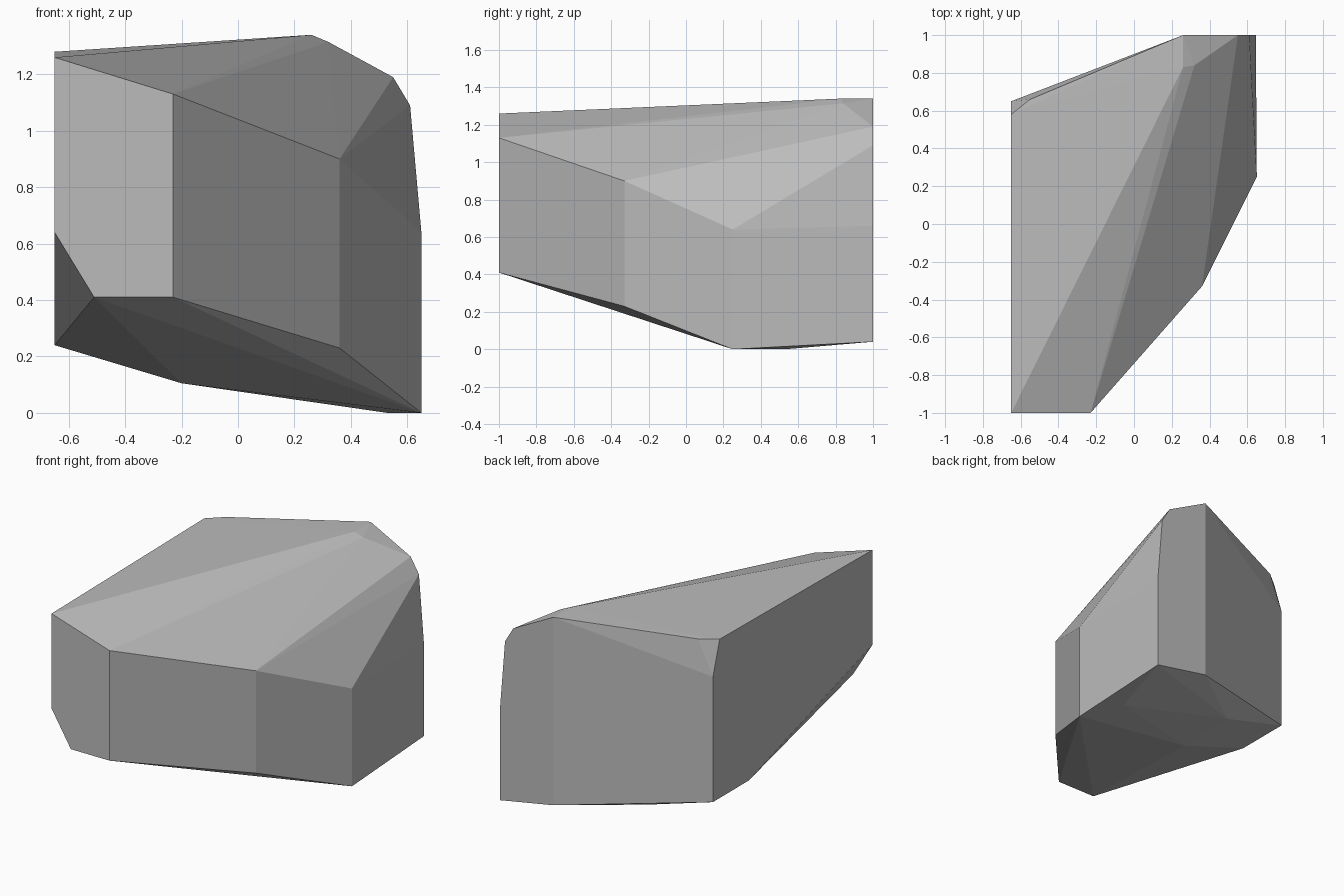
import bpy, bmesh

if "Cube" in bpy.data.objects:
    bpy.data.objects.remove(bpy.data.objects["Cube"])

# Corner points of the boulder, grouped by region
front = [(-.65, -1, 1.26), (-.23, -1, 1.13), (-.23, -1, .41), (-.51, -1, .41), (-.65, -1, .64)]
right = [(.36, -.33, .90), (.36, -.33, .23), (.65, .25, .64), (.65, .25, 0)]
back = [(.55, 1, 1.19), (.61, 1, 1.09), (.645, 1, .66), (.645, 1, .04), (.26, 1, .11), (.26, 1, 1.34)]
top = [(.26, .83, 1.34), (.32, .84, 1.315), (-.55, .66, 1.285)]
left = [(-.65, .58, 1.28), (-.65, .65, 1.06), (-.65, .65, .24), (-.65, .28, .24)]
bottom = [(-.20, .25, .105), (-.195, .67, .11), (.53, .53, 0)]

stone = bpy.data.materials.new("grey stone")
stone.diffuse_color = (.5, .5, .5, 1)
stone.use_nodes = True
stone.node_tree.nodes["Principled BSDF"].inputs["Base Color"].default_value = stone.diffuse_color

# Boulder: faceted convex hull around the corners
bm = bmesh.new()
for p in front + right + back + top + left + bottom:
    bm.verts.new(p)
hull = bmesh.ops.convex_hull(bm, input=bm.verts[:])
loose = [v for v in bm.verts if not v.link_faces]
bmesh.ops.delete(bm, geom=loose, context='VERTS')
bmesh.ops.recalc_face_normals(bm, faces=bm.faces[:])

mesh = bpy.data.meshes.new("boulder")
bm.to_mesh(mesh)
bm.free()
mesh.materials.append(stone)
boulder = bpy.data.objects.new("boulder", mesh)
bpy.context.collection.objects.link(boulder)
